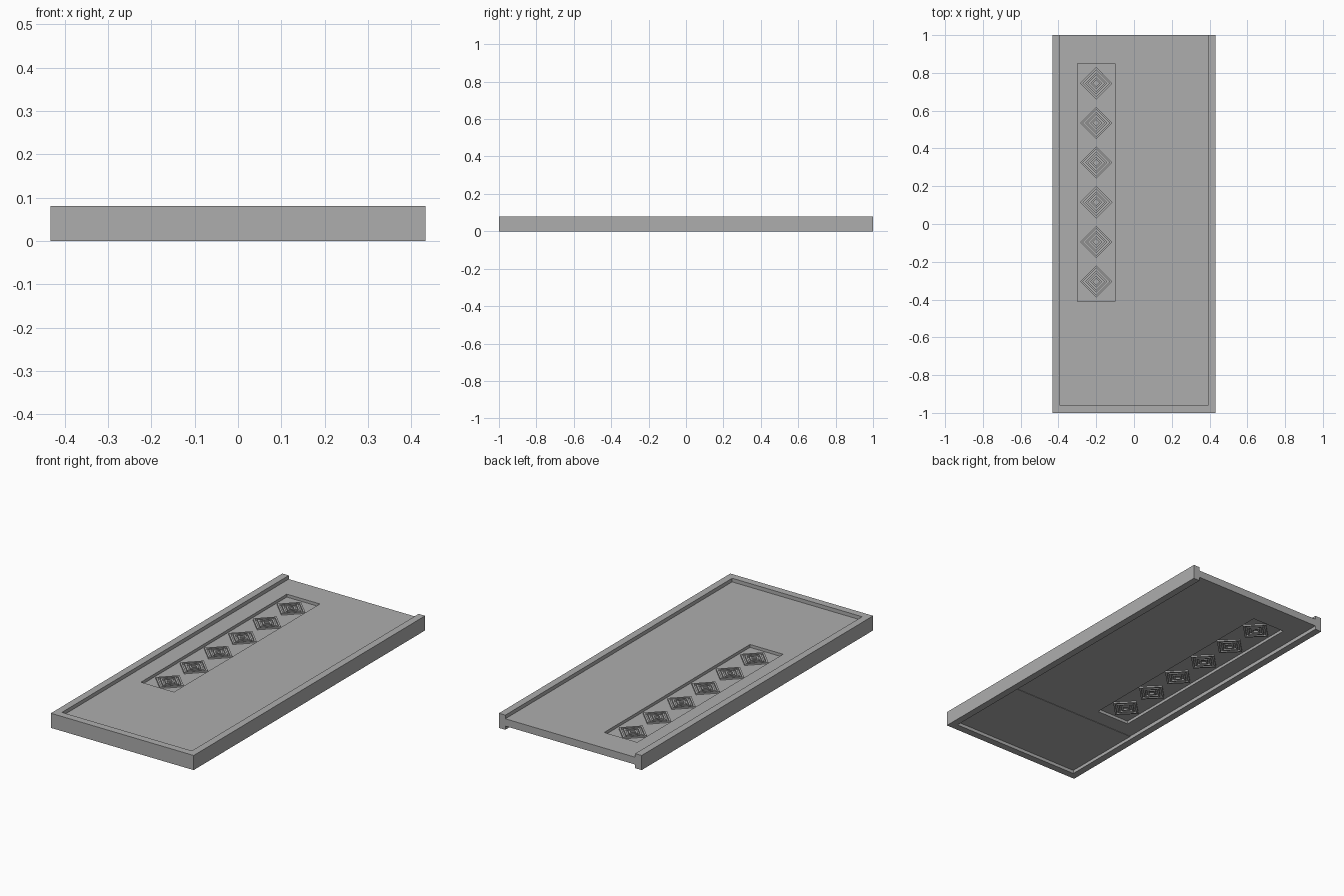
import bpy, bmesh

if "Cube" in bpy.data.objects:
    bpy.data.objects.remove(bpy.data.objects["Cube"])

grey = bpy.data.materials.new("plain grey")
grey.diffuse_color = (0.42, 0.42, 0.42, 1)
grey.use_nodes = True
grey.node_tree.nodes["Principled BSDF"].inputs["Base Color"].default_value = grey.diffuse_color


def finish(bm, name):
    bmesh.ops.recalc_face_normals(bm, faces=bm.faces)
    me = bpy.data.meshes.new(name)
    bm.to_mesh(me)
    bm.free()
    me.materials.append(grey)
    ob = bpy.data.objects.new(name, me)
    bpy.context.collection.objects.link(ob)
    return ob


def rect(x0, x1, y0, y1):
    return [(x0, y0), (x1, y0), (x1, y1), (x0, y1)]


def diamond(cx, cy, r):
    return [(cx + r, cy), (cx, cy + r), (cx - r, cy), (cx, cy - r)]


def prism(name, pts, z0, z1):
    """Extrude a flat outline from z0 to z1."""
    bm = bmesh.new()
    face = bm.faces.new([bm.verts.new((x, y, z0)) for x, y in pts])
    geom = bmesh.ops.extrude_face_region(bm, geom=[face])["geom"]
    top = [g for g in geom if isinstance(g, bmesh.types.BMVert)]
    bmesh.ops.translate(bm, verts=top, vec=(0, 0, z1 - z0))
    return finish(bm, name)


def add_ring(bm, outer, inner, z0, z1):
    """Closed solid between an outer and an inner outline."""
    loops = [[bm.verts.new((x, y, z)) for x, y in pts]
             for pts, z in ((outer, z0), (outer, z1), (inner, z1), (inner, z0))]
    n = len(outer)
    for a, b in zip(loops, loops[1:] + loops[:1]):
        for i in range(n):
            j = (i + 1) % n
            bm.faces.new((a[i], a[j], b[j], b[i]))


W, IN = 0.432, 0.393           # outer and inner half widths of the frame
WIN = (-0.30, -0.10, -0.41, 0.85)

# U-shaped frame, open at the back end
prism("door_frame", [(-W, -1), (W, -1), (W, 1), (IN, 1), (IN, -0.96),
                     (-IN, -0.96), (-IN, 1), (-W, 1)], 0, 0.08)

# Door leaf with the window opening
bm = bmesh.new()
add_ring(bm, rect(-IN, IN, -0.96, 1), rect(*WIN), 0.02, 0.06)
finish(bm, "door_leaf")

# Thin kick plate on the underside
prism("kick_plate", rect(-IN, IN, -0.96, -0.5), 0.018, 0.02)

# Window pane set back from both faces
prism("window_pane", rect(*WIN), 0.036, 0.044)

# Six ornaments of concentric diamond rings, proud of both pane faces
for k in range(6):
    cy = 0.22 + (k - 2.5) * 0.21
    bm = bmesh.new()
    for r in (0.085, 0.058, 0.031):
        add_ring(bm, diamond(-0.2, cy, r), diamond(-0.2, cy, r - 0.014), 0.028, 0.052)
    finish(bm, f"diamond_ornament_{k + 1}")
